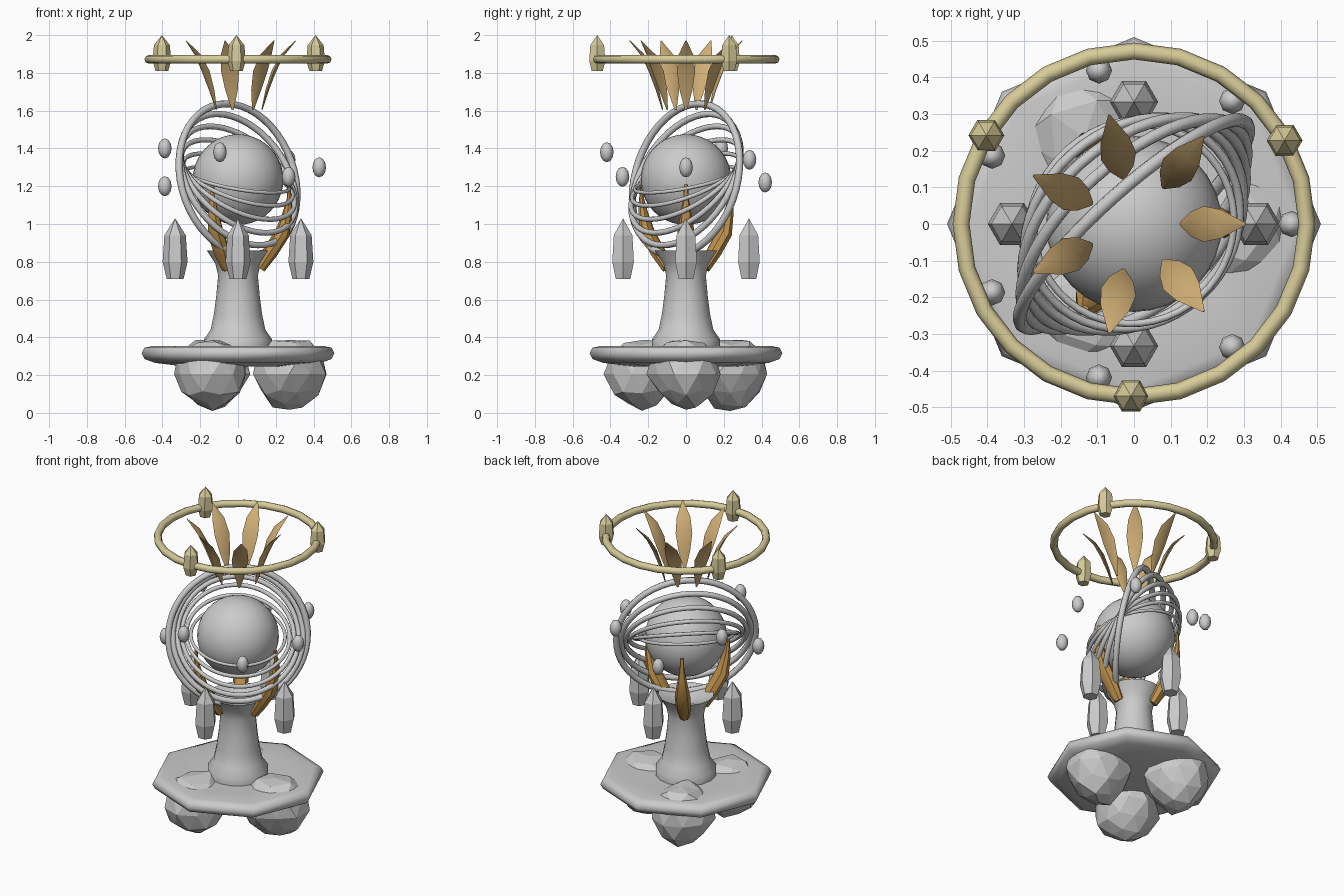
import bpy, bmesh, random
from math import sin, cos, pi, radians
from mathutils import Vector, Matrix

random.seed(4)
if "Cube" in bpy.data.objects:
    bpy.data.objects.remove(bpy.data.objects["Cube"])


def material(name, color):
    m = bpy.data.materials.new(name)
    m.use_nodes = True
    m.diffuse_color = (*color, 1)
    m.node_tree.nodes["Principled BSDF"].inputs["Base Color"].default_value = (*color, 1)
    return m


STONE = material("pale stone", (0.6, 0.6, 0.6))
GOLD = material("soft gold", (0.64, 0.43, 0.18))
AMBER = material("deep amber", (0.53, 0.29, 0.07))
PALE = material("pale gold", (0.68, 0.6, 0.32))


def add(name, bm, mat, smooth=None):
    """Turn a bmesh into an object, smooth below the given angle."""
    bmesh.ops.recalc_face_normals(bm, faces=bm.faces)
    mesh = bpy.data.meshes.new(name)
    bm.to_mesh(mesh)
    bm.free()
    mesh.materials.append(mat)
    ob = bpy.data.objects.new(name, mesh)
    bpy.context.collection.objects.link(ob)
    if smooth:
        bpy.ops.object.select_all(action='DESELECT')
        ob.select_set(True)
        bpy.context.view_layer.objects.active = ob
        bpy.ops.object.shade_smooth_by_angle(angle=radians(smooth))
    return ob


def loft(bm, rings, closed=False, caps=True):
    """Skin a list of point loops."""
    loops = [[bm.verts.new(p) for p in r] for r in rings]
    pairs = list(zip(loops, loops[1:]))
    if closed:
        pairs.append((loops[-1], loops[0]))
    n = len(loops[0])
    for a, b in pairs:
        for i in range(n):
            j = (i + 1) % n
            bm.faces.new((a[i], a[j], b[j], b[i]))
    if caps and not closed:
        bm.faces.new(loops[0])
        bm.faces.new(loops[-1])
    return bm


def lathe(name, profile, sides, mat, smooth=None, at=(0, 0, 0)):
    """Revolve (radius, height) points around z."""
    rings = [[Vector((r * cos(2 * pi * i / sides), r * sin(2 * pi * i / sides), z)) + Vector(at)
              for i in range(sides)] for r, z in profile]
    bm = loft(bmesh.new(), rings)
    bmesh.ops.remove_doubles(bm, verts=bm.verts, dist=0.0005)
    return add(name, bm, mat, smooth)


def torus(name, major, minor, segs, sides, mat, matrix):
    rings = []
    for i in range(segs):
        a = 2 * pi * i / segs
        rings.append([matrix @ Vector((cos(a) * (major + minor * cos(t)),
                                       sin(a) * (major + minor * cos(t)), minor * sin(t)))
                      for t in (2 * pi * k / sides for k in range(sides))])
    return add(name, loft(bmesh.new(), rings, closed=True), mat, 60)


def crystal(name, at, width, height, mat):
    """Hexagonal crystal with a chamfered foot and a pointed top."""
    shape = ((0.68, 0), (1, 0.28), (0.86, 0.72), (0.004, 1))
    return lathe(name, [(r * width, z * height) for r, z in shape], 6, mat, None, at)


def blade(name, path, sides, angle, mat, smooth):
    """Sweep along (radius, z, half width, half depth) stations, turned around z."""
    turn = Matrix.Rotation(angle, 3, 'Z')
    rings = []
    for i, (r, z, w, d) in enumerate(path):
        a, b = path[max(i - 1, 0)], path[min(i + 1, len(path) - 1)]
        tangent = Vector((b[0] - a[0], 0, b[1] - a[1])).normalized()
        out = Vector((tangent.z, 0, -tangent.x))
        rings.append([turn @ (Vector((r, w * sin(t), z)) + out * d * cos(t))
                      for t in (2 * pi * k / sides for k in range(sides))])
    return add(name, loft(bmesh.new(), rings), mat, smooth)


# Base slab and the boulders it rests on
lathe("base_slab", [(0.001, 0.25), (0.28, 0.245), (0.44, 0.265), (0.495, 0.285), (0.51, 0.315),
                    (0.495, 0.345), (0.45, 0.355), (0.3, 0.345), (0.001, 0.345)], 8, STONE, 60)
for i in range(3):
    a = 2 * pi * i / 3
    bm = bmesh.new()
    bmesh.ops.create_icosphere(bm, subdivisions=2, radius=0.2)
    for v in bm.verts:
        v.co *= random.uniform(0.9, 1.07)
        if v.co.z < 0:
            v.co.xy *= 1 + 1.2 * v.co.z
        v.co.z = min(max(v.co.z, -0.195), 0.18)
        v.co += Vector((0.27 * cos(a), 0.27 * sin(a), 0.205))
    add(f"boulder_{i + 1}", bm, STONE)

# Pedestal with a flared cup
lathe("pedestal", [(0.18, 0.34), (0.18, 0.39), (0.145, 0.44), (0.128, 0.52), (0.115, 0.62),
                   (0.105, 0.73), (0.12, 0.79), (0.165, 0.86), (0.1, 0.84), (0.001, 0.8)],
      16, STONE, 50)

# Central orb
bm = bmesh.new()
bmesh.ops.create_uvsphere(bm, u_segments=32, v_segments=20, radius=0.24,
                          matrix=Matrix.Translation((0, 0, 1.235)))
add("orb", bm, STONE, 60)

# Nested rings fanned around one shared horizontal axis
for i in range(6):
    m = (Matrix.Translation((0, 0, 1.235)) @ Matrix.Rotation(radians(42), 4, 'Z')
         @ Matrix.Rotation(radians(77 - 12.5 * i), 4, 'X'))
    torus(f"orbit_ring_{i + 1}", 0.412 - 0.027 * i, 0.019 - 0.0018 * i, 48, 8, STONE, m)

# Claws holding the orb
claw = ((0.115, 0.765, 0.03, 0.03), (0.17, 0.85, 0.045, 0.04), (0.235, 0.95, 0.046, 0.04),
        (0.262, 1.06, 0.028, 0.025), (0.272, 1.14, 0.014, 0.012), (0.268, 1.21, 0.011, 0.01))
for i in range(3):
    blade(f"claw_{i + 1}", claw, 8, 2 * pi * i / 3, AMBER, 40)

# Hanging crystals around the pedestal
for i in range(4):
    a = pi * i / 2
    crystal(f"floating_crystal_{i + 1}", (0.333 * cos(a), 0.333 * sin(a), 0.71), 0.066, 0.32, STONE)

# Small pebbles circling the orb
heights = (1.30, 1.34, 1.22, 1.40, 1.20, 1.38, 1.25)
for i, z in enumerate(heights):
    a = 2 * pi * i / 7
    bm = bmesh.new()
    bmesh.ops.create_uvsphere(bm, u_segments=8, v_segments=6, radius=1,
                              matrix=Matrix.Translation((0.43 * cos(a), 0.43 * sin(a), z))
                              @ Matrix.Diagonal((0.036, 0.036, 0.053, 1)))
    add(f"pebble_{i + 1}", bm, STONE, 60)

# Crown of leaves
leaf = ((0.127, 1.605, 0.006, 0.003), (0.155, 1.71, 0.034, 0.009), (0.19, 1.81, 0.049, 0.012),
        (0.235, 1.895, 0.04, 0.009), (0.305, 1.97, 0.003, 0.002))
for i in range(7):
    blade(f"crown_leaf_{i + 1}", leaf, 4, 2 * pi * i / 7, GOLD, 40)

# Halo with three crystals
torus("halo", 0.472, 0.023, 24, 8, PALE, Matrix.Translation((0, 0, 1.872)))
for i in range(3):
    a = radians(29 + 120 * i)
    crystal(f"halo_crystal_{i + 1}", (0.47 * cos(a), 0.47 * sin(a), 1.81), 0.049, 0.19, PALE)
